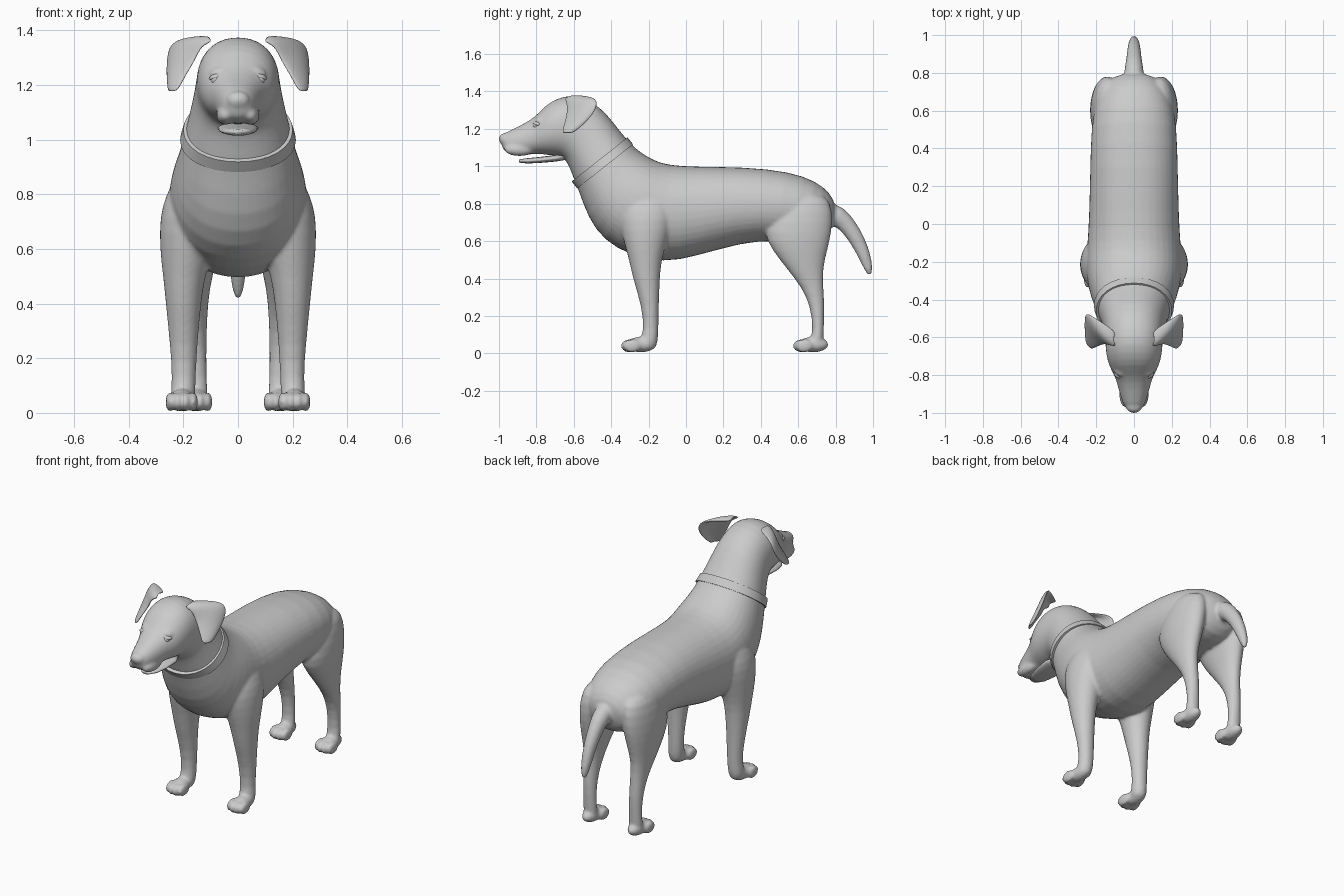
import bpy, bmesh, math
from mathutils import Vector, Matrix

if "Cube" in bpy.data.objects:
    bpy.data.objects.remove(bpy.data.objects["Cube"])

grey = bpy.data.materials.new("plain grey")
grey.diffuse_color = (0.6, 0.6, 0.6, 1)
grey.use_nodes = True
grey.node_tree.nodes["Principled BSDF"].inputs["Base Color"].default_value = grey.diffuse_color


def finish(name, bm, smooth=True):
    bmesh.ops.recalc_face_normals(bm, faces=bm.faces[:])
    me = bpy.data.meshes.new(name)
    bm.to_mesh(me)
    bm.free()
    me.materials.append(grey)
    for p in me.polygons:
        p.use_smooth = smooth
    ob = bpy.data.objects.new(name, me)
    bpy.context.collection.objects.link(ob)
    return ob


def ring(bm, c, u, v, n=20, power=1.0):
    """Oval of vertices around c with half-axes u and v."""
    def f(t):
        return math.copysign(abs(t) ** power, t)
    c, u, v = Vector(c), Vector(u), Vector(v)
    return [bm.verts.new(c + u * f(math.cos(a)) + v * f(math.sin(a)))
            for a in (2 * math.pi * i / n for i in range(n))]


def bridge(bm, a, b):
    n = len(a)
    for i in range(n):
        bm.faces.new((a[i], a[(i + 1) % n], b[(i + 1) % n], b[i]))


def loft(bm, rings):
    for a, b in zip(rings, rings[1:]):
        bridge(bm, a, b)
    bm.faces.new(rings[0][::-1])
    bm.faces.new(rings[-1])


def spine_loft(bm, rows, power=0.92):
    """Rows: top y, top z, bottom y, bottom z, half width."""
    loft(bm, [ring(bm, (0, (ty + by) / 2, (tz + bz) / 2), (w, 0, 0),
                   (0, (ty - by) / 2, (tz - bz) / 2), power=power)
              for ty, tz, by, bz, w in rows])


def leg_loft(bm, rows, s):
    """Rows: z, y range, x range."""
    loft(bm, [ring(bm, (s * (x0 + x1) / 2, (y0 + y1) / 2, z),
                   ((x1 - x0) / 2, 0, 0), (0, (y1 - y0) / 2, 0))
              for z, y0, y1, x0, x1 in rows])


def ellipsoid(bm, c, r, rot=None):
    m = Matrix.Translation(c) @ (rot or Matrix()) @ Matrix.Diagonal((*r, 1))
    bmesh.ops.create_uvsphere(bm, u_segments=16, v_segments=10, radius=1, matrix=m)


# Torso, neck, head and muzzle
bm = bmesh.new()
spine_loft(bm, [
    (.805, .79, .79, .68, .07), (.77, .86, .74, .60, .15),
    (.70, .92, .62, .59, .205), (.56, .975, .46, .60, .23),
    (.30, 1.0, .30, .59, .235), (.05, 1.0, .05, .515, .24),
    (-.10, 1.01, -.12, .48, .25), (-.17, 1.035, -.30, .52, .26),
    (-.23, 1.07, -.44, .60, .245), (-.27, 1.10, -.525, .72, .22),
    (-.31, 1.14, -.575, .87, .20), (-.36, 1.20, -.605, .94, .182),
    (-.42, 1.28, -.63, 1.01, .165), (-.50, 1.35, -.66, 1.05, .155),
    (-.60, 1.385, -.71, 1.055, .153), (-.68, 1.37, -.75, 1.06, .145),
    (-.75, 1.33, -.785, 1.065, .125), (-.80, 1.27, -.82, 1.065, .10),
    (-.87, 1.225, -.88, 1.055, .082), (-.95, 1.19, -.945, 1.06, .063),
    (-.995, 1.16, -.985, 1.09, .035)])

# Tail
tail = [(.74, .75, .07), (.82, .735, .058), (.875, .67, .047), (.92, .60, .042),
        (.955, .52, .035), (.975, .455, .026), (.985, .415, .010)]
rings = []
for i, (y, z, r) in enumerate(tail):
    a, b = tail[max(i - 1, 0)], tail[min(i + 1, len(tail) - 1)]
    d = Vector((0, b[0] - a[0], b[1] - a[1])).normalized()
    rings.append(ring(bm, (0, y, z), (r * .9, 0, 0), Vector((0, -d.z, d.y)) * r, 12))
loft(bm, rings)

# Legs and paws
front = [(.90, -.30, -.10, .10, .21), (.80, -.34, -.07, .09, .265),
         (.72, -.36, -.06, .08, .288), (.60, -.335, -.10, .09, .288),
         (.50, -.305, -.13, .12, .275), (.40, -.285, -.14, .135, .265),
         (.25, -.237, -.145, .148, .25), (.12, -.225, -.147, .155, .24),
         (.06, -.25, -.15, .155, .25), (.015, -.25, -.165, .165, .24)]
hind = [(.86, .54, .75, .06, .19), (.76, .44, .79, .05, .225),
        (.64, .41, .78, .06, .237), (.55, .46, .757, .08, .23),
        (.45, .54, .732, .105, .215), (.35, .62, .735, .112, .20),
        (.25, .665, .742, .115, .195), (.12, .68, .737, .115, .19),
        (.06, .66, .735, .108, .197), (.015, .65, .72, .115, .19)]
for s in (1, -1):
    leg_loft(bm, front, s)
    leg_loft(bm, hind, s)
    for x, y in ((.206, -.35), (.153, .57)):
        ellipsoid(bm, (s * x, y + .11, .047), (.046, .085, .042))
        for i in range(4):
            back = .014 if i in (0, 3) else 0
            ellipsoid(bm, (s * x + (i - 1.5) * .028, y + .048 + back, .04),
                      (.018, .05, .036))
    # Brow
    ellipsoid(bm, (s * .068, -.778, 1.25), (.04, .03, .018),
              Matrix.Rotation(s * .3, 4, 'Y'))
    # Upper lip
    ellipsoid(bm, (s * .045, -.89, 1.09), (.036, .085, .036))
# Nose pad
ellipsoid(bm, (0, -.968, 1.145), (.045, .034, .034))

body = finish("dog_body", bm)
body.modifiers.new("round", 'SUBSURF').levels = 1
body.modifiers["round"].render_levels = 1
rm = body.modifiers.new("blend", 'REMESH')
rm.mode = 'VOXEL'
rm.voxel_size = 0.009
rm.use_smooth_shade = True
sm = body.modifiers.new("soften", 'SMOOTH')
sm.factor, sm.iterations = 0.5, 5

# Lower jaw
bm = bmesh.new()
spine_loft(bm, [(-.64, 1.07, -.64, 1.035, .05), (-.70, 1.06, -.70, 1.025, .075),
                (-.78, 1.05, -.78, 1.018, .068), (-.85, 1.043, -.85, 1.015, .052),
                (-.893, 1.037, -.893, 1.02, .025)])
finish("lower_jaw", bm)

# Eyes with lids
for s, side in ((1, "left"), (-1, "right")):
    bm = bmesh.new()
    ellipsoid(bm, (s * .076, -.797, 1.218), (.023, .023, .021))
    finish(side + "_eye", bm)
    bm = bmesh.new()
    ellipsoid(bm, (s * .076, -.79, 1.231), (.031, .027, .013),
              Matrix.Rotation(s * .25, 4, 'Y'))
    finish(side + "_eyelid", bm)

# Ears: folded flaps from front edge to back edge
ear_front = [(.09, -.65, 1.36), (.135, -.64, 1.345), (.155, -.635, 1.29),
             (.195, -.65, 1.23), (.222, -.665, 1.175)]
ear_back = [(.09, -.57, 1.365), (.17, -.52, 1.37), (.25, -.465, 1.36),
            (.26, -.485, 1.28), (.25, -.60, 1.175)]
for s, side in ((1, "left"), (-1, "right")):
    bm = bmesh.new()
    rows = []
    for k, (f, b) in enumerate(zip(ear_front, ear_back)):
        f, b = Vector(f), Vector(b)
        bulge = Vector((.014, -.004, .012 if k < 3 else 0))
        row = [f, f.lerp(b, .33) + bulge, f.lerp(b, .67) + bulge, b]
        rows.append([bm.verts.new((s * p.x, p.y, p.z)) for p in row])
    for a, b in zip(rows, rows[1:]):
        for i in range(3):
            bm.faces.new((a[i], a[i + 1], b[i + 1], b[i]))
    ear = finish(side + "_ear", bm)
    so = ear.modifiers.new("thickness", 'SOLIDIFY')
    so.thickness, so.offset = 0.016, 0
    sub = ear.modifiers.new("round", 'SUBSURF')
    sub.levels = sub.render_levels = 2

# Collar band
bm = bmesh.new()
n = Vector((0, -.62, .785))
up = Vector((0, .785, .62))
mid = Vector((0, -.447, 1.018))
rings = [ring(bm, mid + n * o, (.206 - t - o * .25, 0, 0), up * (.19 - t), 32, .95)
         for o, t in ((-.024, 0), (.024, 0), (.024, .028), (-.024, .028))]
for i in range(4):
    bridge(bm, rings[i], rings[(i + 1) % 4])
collar = finish("collar", bm)
bpy.ops.object.select_all(action='DESELECT')
collar.select_set(True)
bpy.context.view_layer.objects.active = collar
bpy.ops.object.shade_smooth_by_angle(angle=math.radians(35))
